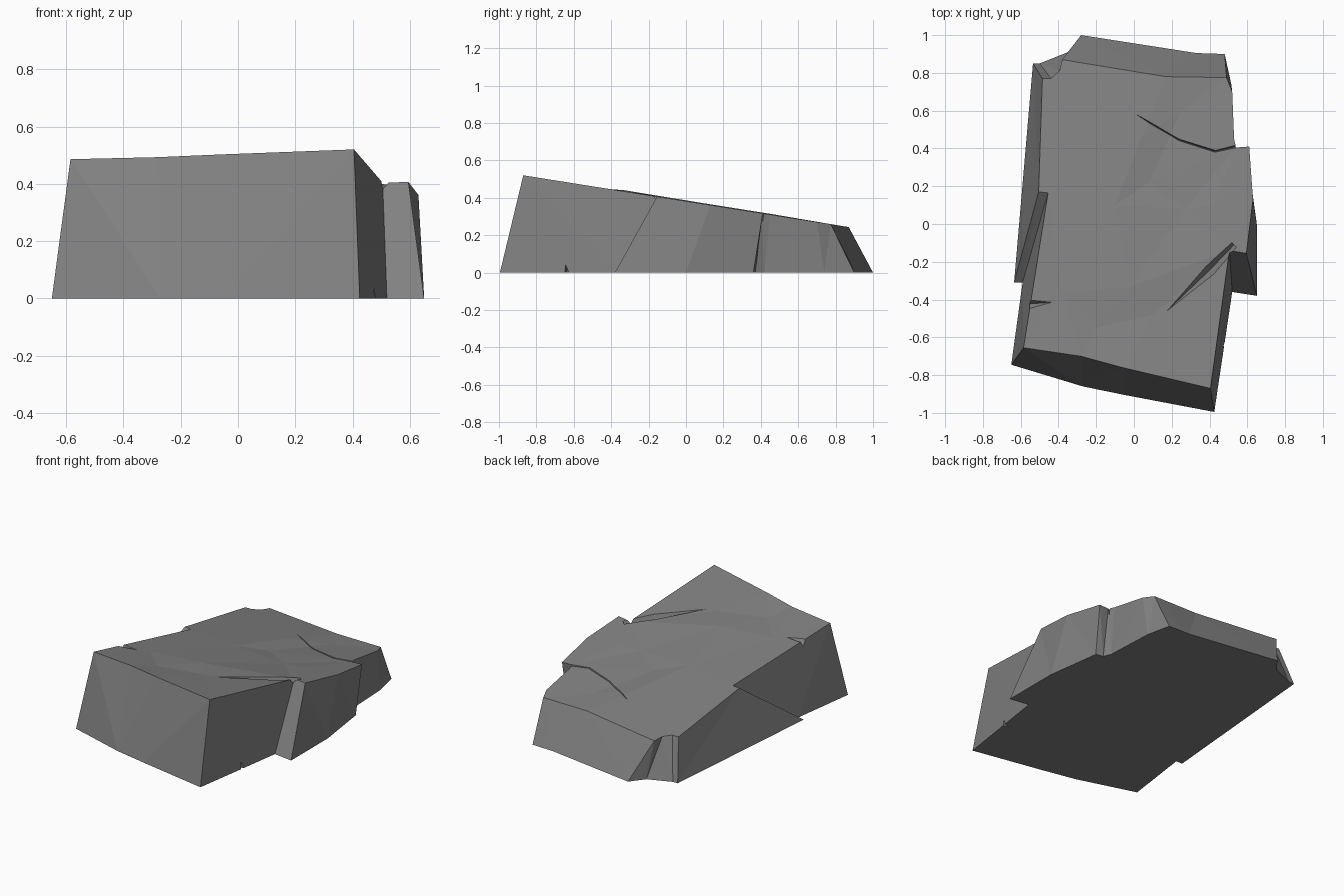
import bpy, bmesh
from mathutils import Vector
from mathutils.geometry import delaunay_2d_cdt

cube = bpy.data.objects.get("Cube")
if cube:
    bpy.data.objects.remove(cube)

stone = bpy.data.materials.new("stone_grey")
stone.use_nodes = True
GREY = (0.22, 0.22, 0.22, 1)
stone.diffuse_color = GREY
stone.node_tree.nodes["Principled BSDF"].inputs["Base Color"].default_value = GREY


def slope(x, y):
    """Height of the tilted upper surface."""
    return 0.382 - 0.159 * y


def make_object(name, bm):
    bmesh.ops.recalc_face_normals(bm, faces=bm.faces)
    mesh = bpy.data.meshes.new(name)
    bm.to_mesh(mesh)
    bm.free()
    mesh.materials.append(stone)
    obj = bpy.data.objects.new(name, mesh)
    bpy.context.collection.objects.link(obj)
    return obj


# Outline, counterclockwise: foot x, y and rim x, y
outline = [
    # front
    (-.65, -.745, -.585, -.655), (-.27, -.86, -.28, -.70),
    (-.05, -.905, -.06, -.76), (.425, -.995, .405, -.87),
    # right side with its step
    (.52, -.36, .505, -.14), (.65, -.38, .595, -.155),
    (.65, 0, .63, .13), (.60, .36, .61, .41), (.55, .37, .54, .405),
    (.53, .42, .53, .45), (.515, .74, .52, .70), (.48, .90, .49, .775),
    # back with its broken corner
    (.33, .905, .17, .78), (-.28, 1, -.38, .87), (-.35, .91, -.395, .81),
    (-.50, .85, -.44, .77), (-.535, .85, -.485, .77),
    # left side with its step
    (-.635, -.31, -.505, .17), (-.59, -.31, -.455, .165),
]
# Gentle dents on the upper surface: x, y, height offset
dents = [(-.38, -.37, -.004), (-.02, -.33, .006), (.10, -.48, -.008),
         (-.2, -.55, -.012), (.04, .46, .004), (.08, .22, -.012),
         (.27, .08, -.012), (.42, .10, 0), (-.1, .1, .004), (.25, .6, -.008)]

# Rock slab
bm = bmesh.new()
foot = [bm.verts.new((p[0], p[1], 0)) for p in outline]
rim = [bm.verts.new((p[2], p[3], slope(p[2], p[3]))) for p in outline]
inner = [bm.verts.new((x, y, slope(x, y) + dz)) for x, y, dz in dents]
top = rim + inner
n = len(outline)
bm.faces.new(foot[::-1])
for i in range(n):
    j = (i + 1) % n
    bm.faces.new((foot[i], foot[j], rim[j], rim[i]))
ring = [(i, (i + 1) % n) for i in range(n)]
result = delaunay_2d_cdt([v.co.xy for v in top], ring, [list(range(n))], 1, 1e-5)
for tri in result[2]:
    bm.faces.new([top[result[3][k][0]] for k in tri])
bmesh.ops.triangulate(bm, faces=[f for f in bm.faces if len(f.verts) == 4])
slab = make_object("rock_slab", bm)


def cut_crack(name, path, side, inward):
    """Cut a tapering V groove; path holds a point and a taper."""
    bm = bmesh.new()
    side, inward = Vector(side), Vector(inward)
    rows = []
    for p, t in path:
        p = Vector(p)
        rows.append([bm.verts.new(p + side * s * t + inward * d * t)
                     for s, d in ((-1, -.2), (1, -.2), (0, 1))])
    for a, b in zip(rows, rows[1:]):
        for i in range(3):
            j = (i + 1) % 3
            bm.faces.new((a[i], a[j], b[j], b[i]))
    bm.faces.new(rows[0])
    bm.faces.new(rows[-1])
    bmesh.ops.triangulate(bm, faces=bm.faces)
    cutter = make_object(name, bm)
    cutter.hide_render = True
    cutter.hide_set(True)
    mod = slab.modifiers.new(name, "BOOLEAN")
    mod.operation = "DIFFERENCE"
    mod.solver = "EXACT"
    mod.object = cutter


def on_top(points):
    return [((x, y, slope(x, y)), t) for x, y, t in points]


# Cracks in the upper surface and the right flank
cut_crack("front_crack_cutter",
          on_top([(.17, -.465, .05), (.40, -.245, 1), (.53, -.11, .6)]),
          (-.025, .025, 0), (0, 0, -.08))
cut_crack("back_crack_cutter",
          on_top([(-.06, .62, .1), (.24, .445, .6), (.43, .385, .6), (.6, .425, 1)]),
          (.004, .01, 0), (0, 0, -.05))
cut_crack("left_crack_cutter",
          on_top([(-.66, -.43, 1.6), (-.44, -.415, .1)]),
          (0, .03, 0), (0, 0, -.04))
cut_crack("flank_crack_cutter",
          [((.475, -.64, -.02), 1), ((.46, -.63, .14), .1)],
          (0, .012, 0), (-.04, 0, 0))
